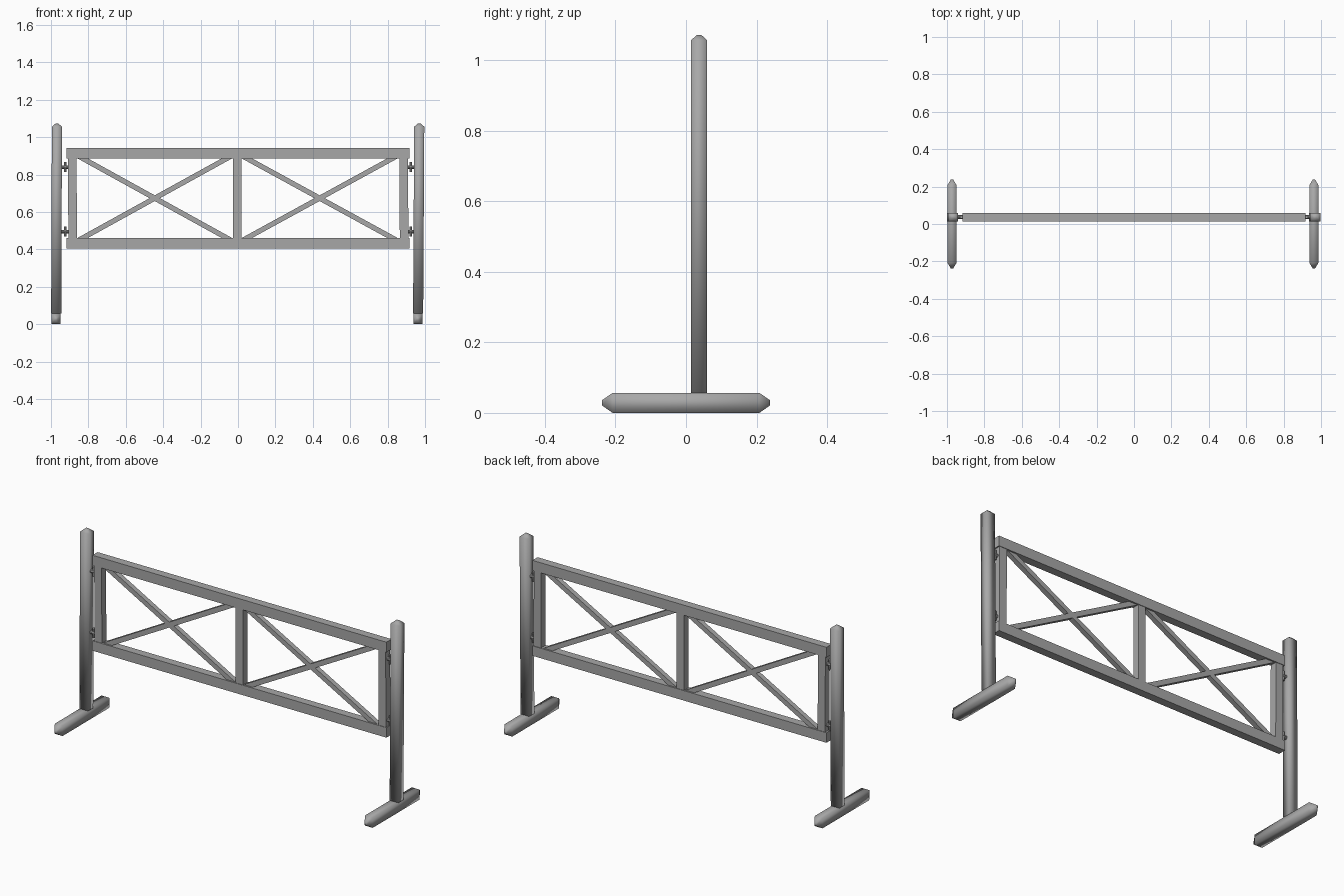
import bpy, bmesh
from mathutils import Vector

if "Cube" in bpy.data.objects:
    bpy.data.objects.remove(bpy.data.objects["Cube"])

# Dark grey finish shared by all parts
grey = bpy.data.materials.new("dark_grey")
grey.diffuse_color = (0.39, 0.39, 0.39, 1.0)
grey.use_nodes = True
grey.node_tree.nodes["Principled BSDF"].inputs["Base Color"].default_value = grey.diffuse_color


def make_mesh(name, bm, smooth=False):
    bmesh.ops.recalc_face_normals(bm, faces=bm.faces)
    for f in bm.faces:
        f.smooth = smooth
    me = bpy.data.meshes.new(name)
    bm.to_mesh(me)
    bm.free()
    me.materials.append(grey)
    ob = bpy.data.objects.new(name, me)
    bpy.context.collection.objects.link(ob)
    return ob


def loft(name, rings, smooth=False):
    """Skin a list of four-point rings and cap both ends."""
    bm = bmesh.new()
    loops = [[bm.verts.new(p) for p in r] for r in rings]
    for a, b in zip(loops, loops[1:]):
        for i in range(4):
            j = (i + 1) % 4
            bm.faces.new((a[i], a[j], b[j], b[i]))
    bm.faces.new(loops[0])
    bm.faces.new(loops[-1])
    return make_mesh(name, bm, smooth)


def ring_z(x0, x1, y0, y1, z):
    return [(x0, y0, z), (x1, y0, z), (x1, y1, z), (x0, y1, z)]


def ring_y(x0, x1, z0, z1, y):
    return [(x0, y, z0), (x1, y, z0), (x1, y, z1), (x0, y, z1)]


def box(name, x0, x1, y0, y1, z0, z1):
    return loft(name, [ring_z(x0, x1, y0, y1, z) for z in (z0, z1)])


def cylinder(name, loc, r, depth, axis, sides=10):
    bm = bmesh.new()
    rot = Vector((0, 0, 1)).rotation_difference(Vector(axis)).to_matrix().to_4x4()
    bmesh.ops.create_cone(bm, cap_ends=True, segments=sides, radius1=r,
                          radius2=r, depth=depth, matrix=rot)
    ob = make_mesh(name, bm)
    ob.location = loc
    return ob


Y0, Y1, YC = 0.014, 0.060, 0.037

# Slightly leaning posts with blunt pointed tops: side, bottom x, top x
for side, xb, xt in (("left", -0.972, -0.968), ("right", 0.963, 0.969)):
    h = 0.027
    loft(side + "_post", [
        ring_z(xb - h, xb + h, Y0, Y1, 0.057),
        ring_z(xt - h, xt + h, Y0, Y1, 1.056),
        ring_z(xt - 0.008, xt + 0.008, YC - 0.006, YC + 0.006, 1.072)], smooth=True)

# Feet with tapered ends
for side, x in (("left", -0.973), ("right", 0.962)):
    w = 0.024
    tip = (x - 0.006, x + 0.006, 0.021, 0.036)
    full = (x - w, x + w, 0.0, 0.057)
    loft(side + "_foot", [ring_y(*tip, -0.238), ring_y(*full, -0.208),
                          ring_y(*full, 0.208), ring_y(*tip, 0.238)], smooth=True)

# Horizontal rails
box("bottom_rail", -0.918, 0.916, Y0, Y1, 0.405, 0.461)
box("top_rail", -0.918, 0.916, Y0, Y1, 0.886, 0.943)

# Upright stiles between the rails: name, bottom x, top x
for name, xb, xt in (("left_stile", -0.884, -0.886),
                     ("middle_stile", -0.004, -0.004),
                     ("right_stile", 0.888, 0.886)):
    loft(name, [ring_z(x - 0.023, x + 0.023, Y0 + 0.003, Y1 - 0.003, z)
                for x, z in ((xb, 0.460), (xt, 0.887))])

# Crossed braces, trimmed level with the rails
for side, a, b in (("left", -0.86, -0.030), ("right", 0.018, 0.855)):
    w = 0.056
    for tag, xb, xt in (("rising", a, b - w), ("falling", b - w, a)):
        loft(f"{side}_{tag}_brace", [
            ring_z(xb, xb + w, YC - 0.014, YC + 0.014, 0.460),
            ring_z(xt, xt + w, YC - 0.014, YC + 0.014, 0.887)])

# Hinges: a pin from post to stile and a short upright barrel
for side, s in (("left", -1), ("right", 1)):
    for level, z in (("lower", 0.495), ("upper", 0.840)):
        cylinder(f"{side}_{level}_hinge_pin", (s * 0.926, YC, z), 0.010, 0.045, (1, 0, 0))
        cylinder(f"{side}_{level}_hinge_barrel", (s * 0.924, YC, z), 0.008, 0.052, (0, 0, 1))
